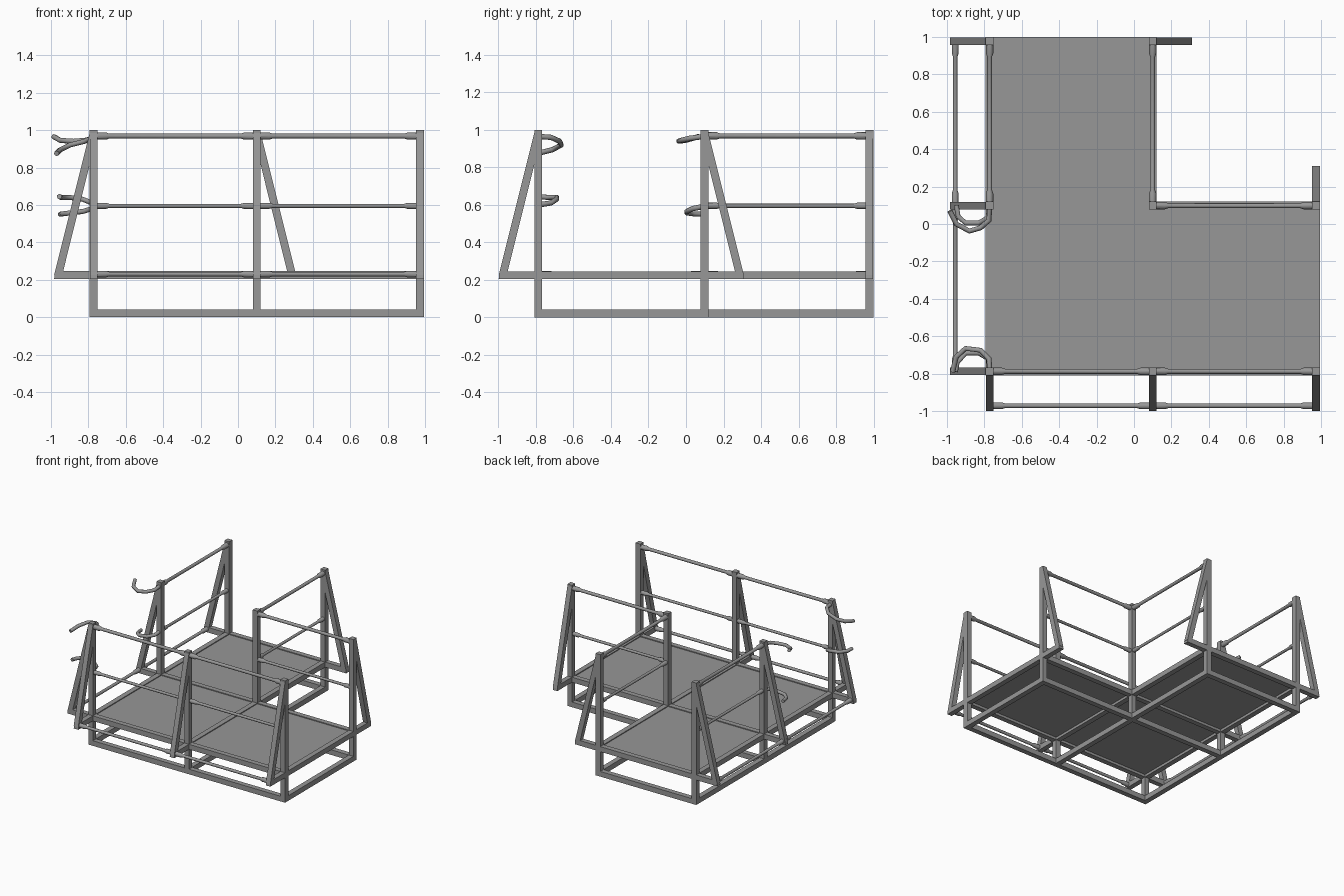
import bpy
import bmesh
from mathutils import Vector

cube = bpy.data.objects.get("Cube")
if cube:
    bpy.data.objects.remove(cube, do_unlink=True)

GREY = (0.31, 0.31, 0.31, 1)
steel = bpy.data.materials.new("grey_steel")
steel.use_nodes = True
steel.diffuse_color = GREY
steel.node_tree.nodes["Principled BSDF"].inputs["Base Color"].default_value = GREY

X = (-0.772, 0.1, 0.973)      # post grid lines
Y = (-0.788, 0.098, 0.978)
H = 0.021                     # half width of the square tube
DECK = 0.225                  # centre height of the deck frame
REACH = 0.211                 # length of the outriggers


def finish(name, bm, smooth=False):
    bmesh.ops.recalc_face_normals(bm, faces=bm.faces)
    mesh = bpy.data.meshes.new(name)
    bm.to_mesh(mesh)
    bm.free()
    mesh.materials.append(steel)
    obj = bpy.data.objects.new(name, mesh)
    bpy.context.collection.objects.link(obj)
    if smooth:
        bpy.ops.object.select_all(action='DESELECT')
        obj.select_set(True)
        bpy.context.view_layer.objects.active = obj
        bpy.ops.object.shade_smooth_by_angle()
    return obj


def box(name, lo, hi):
    bm = bmesh.new()
    bmesh.ops.create_cube(bm, size=1)
    lo, hi = Vector(lo), Vector(hi)
    for v in bm.verts:
        v.co = (lo + hi) / 2 + v.co * (hi - lo)
    return finish(name, bm)


def beam(name, a, b):
    """Square tube along an axis, with its ends at the given points padded by H."""
    pad = Vector((H, H, H))
    return box(name, Vector(a) - pad, Vector(b) + pad)


def pipe(name, a, b, r=0.012):
    """Round rail with a thicker tapered socket at both ends."""
    a, b = Vector(a), Vector(b)
    length = (b - a).length
    s, big = H + 0.045, r * 1.5
    profile = [(0, big), (s, big), (s + 0.018, r),
               (length - s - 0.018, r), (length - s, big), (length, big)]
    bm = bmesh.new()
    line = [bm.verts.new((q, 0, d)) for d, q in profile]
    edges = [bm.edges.new(p) for p in zip(line, line[1:])]
    bmesh.ops.spin(bm, geom=line + edges, cent=(0, 0, 0), axis=(0, 0, 1),
                   angle=6.283185, steps=12)
    bmesh.ops.remove_doubles(bm, verts=bm.verts, dist=0.0005)
    turn = (b - a).to_track_quat('Z', 'Y')
    for v in bm.verts:
        v.co = a + turn @ v.co
    return finish(name, bm, smooth=True)


def outrigger(name, x, y, direction):
    """Horizontal arm and sloping brace beside a post."""
    d = Vector((direction[0], direction[1], 0))
    side = Vector((-d.y, d.x, 0)) * (H * 0.97)
    foot = Vector((x, y, 0))
    profiles = {
        "arm": [(0, DECK - H), (REACH, DECK - H), (REACH - 0.005, DECK + H), (0, DECK + H)],
        "brace": [(H, 0.985), (H, 0.815), (0.168, DECK), (REACH, DECK)],
    }
    for part, pts in profiles.items():
        bm = bmesh.new()
        base = [bm.verts.new(foot + d * u + Vector((0, 0, z)) - side) for u, z in pts]
        face = bm.faces.new(base)
        ext = bmesh.ops.extrude_face_region(bm, geom=[face])
        moved = [g for g in ext["geom"] if isinstance(g, bmesh.types.BMVert)]
        bmesh.ops.translate(bm, verts=moved, vec=side * 2)
        finish(name + "_" + part, bm)


def hook(name, pts, r=0.014):
    curve = bpy.data.curves.new(name, 'CURVE')
    curve.dimensions = '3D'
    curve.bevel_depth = r
    curve.bevel_resolution = 2
    curve.use_fill_caps = True
    spline = curve.splines.new('POLY')
    spline.points.add(len(pts) - 1)
    for p, co in zip(spline.points, pts):
        p.co = (*co, 1)
    curve.materials.append(steel)
    obj = bpy.data.objects.new(name, curve)
    bpy.context.collection.objects.link(obj)


# Posts at every corner of the L-shaped plan
for i, x in enumerate(X):
    for j, y in enumerate(Y):
        if (i, j) != (2, 2):
            beam("post", (x, y, H), (x, y, 1 - H))

# Base frame and deck frame
for name, z in (("base_beam", H), ("deck_beam", DECK)):
    for k in range(3):
        end = 1 if k == 2 else 2
        beam(name, (X[0], Y[k], z), (X[end], Y[k], z))
        beam(name, (X[k], Y[0], z), (X[k], Y[end], z))

# Deck panels
for i, j in ((0, 0), (1, 0), (0, 1)):
    box("deck_panel", (X[i] + H, Y[j] + H, DECK), (X[i + 1] - H, Y[j + 1] - H, DECK + 0.014))

# Guard rails at two heights
for z, r in ((0.968, 0.013), (0.595, 0.011)):
    for i in range(2):
        pipe("front_rail", (X[i], Y[0], z), (X[i + 1], Y[0], z), r)
    pipe("side_rail", (X[0], Y[1], z), (X[0], Y[2], z), r)
    pipe("inner_rail", (X[1], Y[1], z), (X[1], Y[2], z), r)
    pipe("inner_rail", (X[1], Y[1], z), (X[2], Y[1], z), r)

# Outriggers, and low rails joining their outer ends
for k in range(3):
    outrigger("front_outrigger", X[k], Y[0], (0, -1))
    outrigger("side_outrigger", X[0], Y[k], (-1, 0))
outrigger("back_outrigger", X[1], Y[2], (1, 0))
outrigger("end_outrigger", X[2], Y[1], (0, 1))
for k in range(2):
    yo, xo = Y[0] - 0.184, X[0] - 0.184
    pipe("front_low_rail", (X[k], yo, 0.23), (X[k + 1], yo, 0.23))
    pipe("side_low_rail", (xo, Y[k], 0.23), (xo, Y[k + 1], 0.23))

# Curved hooks beside the side opening
hook("front_upper_hook", [(-0.772, -0.785, 0.965), (-0.775, -0.72, 0.96), (-0.82, -0.675, 0.94),
                          (-0.9, -0.665, 0.92), (-0.95, -0.71, 0.895), (-0.97, -0.79, 0.875)])
hook("front_lower_hook", [(-0.772, -0.785, 0.6), (-0.78, -0.72, 0.61), (-0.83, -0.69, 0.63),
                          (-0.9, -0.69, 0.64), (-0.945, -0.74, 0.64), (-0.955, -0.79, 0.645)])
hook("back_upper_hook", [(-0.772, 0.095, 0.965), (-0.775, 0.02, 0.955), (-0.82, -0.02, 0.945),
                         (-0.88, -0.038, 0.94), (-0.95, 0, 0.945), (-0.985, 0.07, 0.965)])
hook("back_lower_hook", [(-0.772, 0.095, 0.592), (-0.78, 0.035, 0.58), (-0.83, 0.005, 0.565),
                         (-0.9, 0.005, 0.557), (-0.94, 0.04, 0.552), (-0.95, 0.1, 0.55)])
